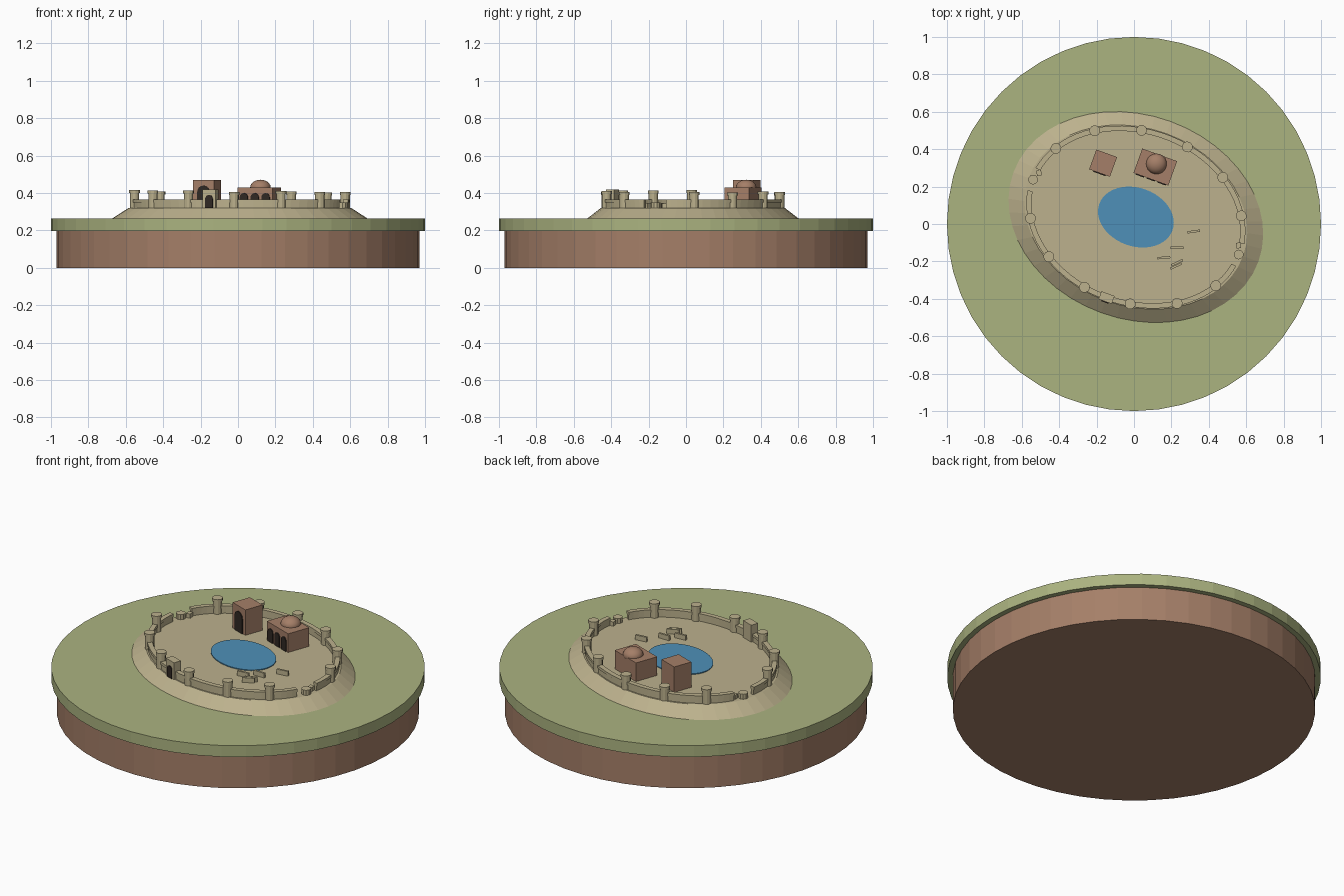
import bpy, bmesh, math, random
from mathutils import Matrix, Vector

random.seed(4)
if "Cube" in bpy.data.objects:
    bpy.data.objects.remove(bpy.data.objects["Cube"], do_unlink=True)


def material(name, rgb):
    lin = [((c / 255 + 0.055) / 1.055) ** 2.4 for c in rgb] + [1]
    m = bpy.data.materials.new(name)
    m.use_nodes = True
    m.diffuse_color = lin
    m.node_tree.nodes["Principled BSDF"].inputs["Base Color"].default_value = lin
    return m


GRASS = material("grass", (171, 179, 128))
EARTH = material("brown earth", (165, 127, 104))
SAND = material("sandstone", (188, 177, 141))
WATER = material("pond blue", (78, 144, 184))
DARK = material("dark opening", (48, 40, 35))

# Tilted frame shared by the mound, wall and buildings
FRAME = Matrix.Translation((0.01, 0.037, 0)) @ Matrix.Rotation(math.radians(-20), 4, "Z")
TOP = 0.32
A, B = 0.585, 0.458
COUNT = 14


def finish(name, bm, mat, frame=FRAME):
    bm.transform(frame)
    bmesh.ops.recalc_face_normals(bm, faces=bm.faces)
    me = bpy.data.meshes.new(name)
    bm.to_mesh(me)
    bm.free()
    me.materials.append(mat)
    ob = bpy.data.objects.new(name, me)
    bpy.context.collection.objects.link(ob)
    return ob


def loft(name, rings, mat, sides=48, frame=FRAME, at=(0, 0)):
    """Stack of elliptical rings (rx, ry, z), capped at both ends."""
    bm = bmesh.new()
    rows = [[bm.verts.new((at[0] + rx * math.cos(k * math.tau / sides),
                           at[1] + ry * math.sin(k * math.tau / sides), z))
             for k in range(sides)] for rx, ry, z in rings]
    for lo, hi in zip(rows, rows[1:]):
        for k in range(sides):
            n = (k + 1) % sides
            bm.faces.new((lo[k], lo[n], hi[n], hi[k]))
    bm.faces.new(rows[0])
    bm.faces.new(rows[-1])
    return finish(name, bm, mat, frame)


def box(name, at, size, z0, z1, mat, turn=0, frame=FRAME):
    bm = bmesh.new()
    bmesh.ops.create_cube(bm, size=1)
    bm.transform(Matrix.Translation((*at, (z0 + z1) / 2))
                 @ Matrix.Rotation(math.radians(turn), 4, "Z")
                 @ Matrix.Diagonal((*size, z1 - z0, 1)))
    return finish(name, bm, mat, frame)


def arch(name, x, y, width, height):
    """Thin round-headed plate standing in front of a wall that faces -y."""
    bm = bmesh.new()
    r = width / 2
    spring = TOP + height - r
    outline = [(-r, TOP), (r, TOP)]
    outline += [(r * math.cos(a * math.pi / 8), spring + r * math.sin(a * math.pi / 8))
                for a in range(9)]
    face = bm.faces.new([bm.verts.new((x + u, y, z)) for u, z in outline])
    ext = bmesh.ops.extrude_face_region(bm, geom=[face])
    bmesh.ops.translate(bm, vec=(0, -0.005, 0),
                        verts=[v for v in ext["geom"] if isinstance(v, bmesh.types.BMVert)])
    return finish(name, bm, DARK)


def wall_arc(name, t0, t1, half, z0, z1, steps=5):
    """Curved wall run along the ellipse between two angles."""
    bm = bmesh.new()
    rows = []
    for k in range(steps + 1):
        t = t0 + (t1 - t0) * k / steps
        rows.append([bm.verts.new(((A + d) * math.cos(t), (B + d) * math.sin(t), z))
                     for d, z in ((-half, z0), (half, z0), (half, z1), (-half, z1))])
    for p, q in zip(rows, rows[1:]):
        for k in range(4):
            n = (k + 1) % 4
            bm.faces.new((p[k], p[n], q[n], q[k]))
    bm.faces.new(rows[0])
    bm.faces.new(rows[-1])
    return finish(name, bm, SAND)


# Base disc, turf and mound
flat = Matrix.Identity(4)
loft("earth_base", [(0.97, 0.97, 0), (0.97, 0.97, 0.2)], EARTH, frame=flat)
loft("grass_disc", [(1, 1, 0.198), (1, 1, 0.265)], GRASS, frame=flat)
loft("mound", [(0.697, 0.544, 0.26), (0.697, 0.544, 0.265), (0.61, 0.475, TOP)], SAND)
loft("pond", [(0.208, 0.156, TOP - 0.005), (0.208, 0.156, TOP + 0.005)], WATER)

# Ring wall with round towers; the two towers at the long ends are ruined
RUINED = (0, COUNT // 2)
step = math.tau / COUNT
for i in range(COUNT):
    t = i * step
    at = (A * math.cos(t), B * math.sin(t))
    if i in RUINED:
        loft(f"ruined_tower_{i}", [(0.026, 0.026, TOP), (0.026, 0.026, TOP + 0.03)],
             SAND, 10, at=at)
        box(f"fallen_block_{i}", (at[0] * 0.97, at[1] + 0.045), (0.025, 0.03),
            TOP, TOP + 0.025, SAND, 25)
    else:
        h = TOP + random.uniform(0.082, 0.098)
        loft(f"wall_tower_{i}", [(0.025, 0.025, TOP), (0.025, 0.025, h - 0.016),
                                 (0.029, 0.029, h - 0.016), (0.029, 0.029, h)],
             SAND, 12, at=at)
    # Wall runs stop short beside the ruined towers
    start = t + step * (0.3 if i in RUINED else 0)
    end = t + step * (0.7 if (i + 1) % COUNT in RUINED else 1)
    wall_arc(f"wall_{i}", start, end, 0.010, TOP, TOP + 0.032)
    wall_arc(f"wall_coping_{i}", start, end, 0.014, TOP + 0.03, TOP + 0.046)

# Gatehouse in the middle of the front wall
box("gatehouse", (0, -B), (0.075, 0.045), TOP, 0.42, SAND)
arch("gate_opening", 0, -B - 0.0225, 0.042, 0.07)

# Tall gate hall
box("tall_hall", (-0.263, 0.211), (0.118, 0.112), TOP, 0.47, EARTH)
arch("tall_hall_arch", -0.263, 0.211 - 0.056, 0.07, 0.12)

# Domed hall with three arches
hx, hy = 0.006, 0.287
box("domed_hall", (hx, hy), (0.198, 0.138), TOP, 0.43, EARTH)
for k in (-1, 0, 1):
    arch(f"domed_hall_arch_{k + 2}", hx + k * 0.062, hy - 0.069, 0.046, 0.08)
bm = bmesh.new()
bmesh.ops.create_uvsphere(bm, u_segments=20, v_segments=12, radius=0.055)
for f in bm.faces:
    f.smooth = True
bm.transform(Matrix.Translation((hx, hy + 0.018, 0.43)) @ Matrix.Diagonal((1, 1, 0.75, 1)))
finish("dome", bm, EARTH)

# Low ruined wall fragments on the open ground
for k, (x, y, turn) in enumerate([(0.32, -0.04, 8), (0.23, -0.127, 0), (0.16, -0.18, 5),
                                  (0.23, -0.207, 25), (0.225, -0.225, 25)]):
    box(f"ruin_fragment_{k}", (x, y), (0.068, 0.012), TOP, TOP + 0.028, SAND, turn, flat)
